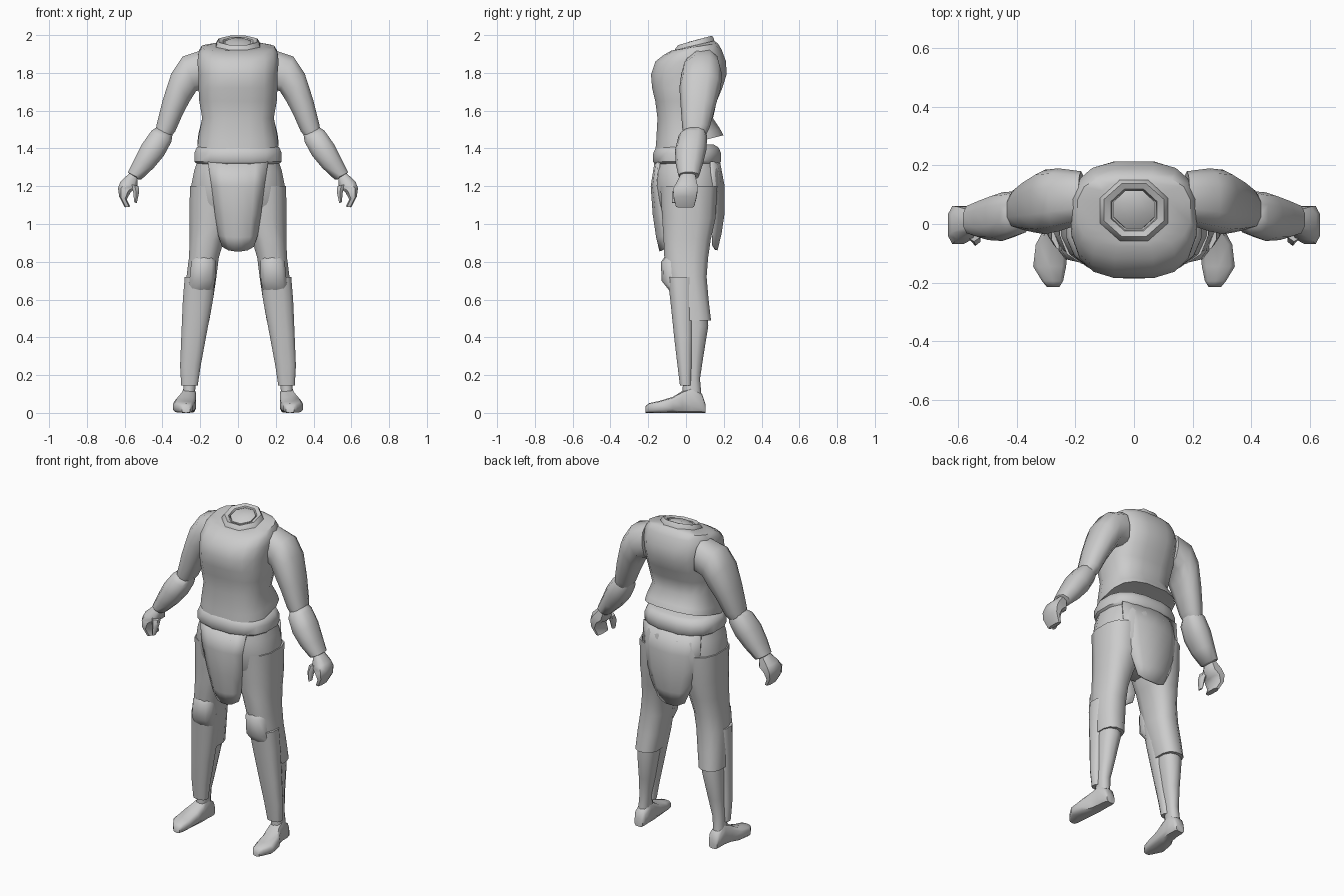
import bpy, bmesh, math
from mathutils import Vector as V

gray = bpy.data.materials.new("plain gray")
gray.diffuse_color = (0.6, 0.6, 0.6, 1)


def finish(bm, name, mirror=False, thick=0, angle=50):
    bmesh.ops.recalc_face_normals(bm, faces=bm.faces)
    me = bpy.data.meshes.new(name)
    bm.to_mesh(me)
    bm.free()
    me.materials.append(gray)
    ob = bpy.data.objects.new(name, me)
    bpy.context.collection.objects.link(ob)
    bpy.ops.object.select_all(action='DESELECT')
    ob.select_set(True)
    bpy.context.view_layer.objects.active = ob
    bpy.ops.object.shade_smooth_by_angle(angle=math.radians(angle))
    if thick:
        ob.modifiers.new("thickness", 'SOLIDIFY').thickness = thick
    if mirror:
        ob.modifiers.new("mirror", 'MIRROR')
    return ob


def loft(name, rings, n=10, power=0.8, mirror=False, caps=(True, True), angle=50):
    """Skin closed rings given as (centre, half axis u, half axis v)."""
    bm = bmesh.new()
    loops = []
    for c, u, v in rings:
        loop = []
        for i in range(n):
            a = 2 * math.pi * (i + 0.5) / n
            s, t = math.cos(a), math.sin(a)
            s = math.copysign(abs(s) ** power, s)
            t = math.copysign(abs(t) ** power, t)
            loop.append(bm.verts.new(V(c) + V(u) * s + V(v) * t))
        loops.append(loop)
    for p, q in zip(loops, loops[1:]):
        for i in range(n):
            j = (i + 1) % n
            bm.faces.new((p[i], p[j], q[j], q[i]))
    if caps[0]:
        bm.faces.new(loops[0])
    if caps[1]:
        bm.faces.new(loops[-1])
    return finish(bm, name, mirror, angle=angle)


def limb(x0, z0, x1, z1, yf, yb):
    """Ring spanning two silhouette points and a depth range."""
    ym = (yf + yb) / 2
    return ((x0 + x1) / 2, ym, (z0 + z1) / 2), ((x1 - x0) / 2, 0, (z1 - z0) / 2), (0, (yb - yf) / 2, 0)


def body(z, hx, yf, yb, tilt=0):
    """Ring centred on the body; tilt raises the back and lowers the front."""
    return (0, (yf + yb) / 2, z), (hx, 0, 0), (0, (yb - yf) / 2, tilt)


def sheet(name, rows, side, thick=0.012):
    """Curved hanging cloth; rows are (z, half width, y middle, edge setback, edge rise)."""
    bm = bmesh.new()
    grid = []
    for z, w, y, back, rise in rows:
        grid.append([bm.verts.new((w * s, y - side * back * s * s, z + rise * abs(s) ** 3))
                     for s in (-1, -0.6, -0.2, 0.2, 0.6, 1)])
    for p, q in zip(grid, grid[1:]):
        for i in range(5):
            bm.faces.new((p[i], p[i + 1], q[i + 1], q[i]))
    finish(bm, name, thick=thick)


# Sleeveless top with a flared, tilted hem
loft("vest", [
    body(1.43, 0.19, -0.13, 0.16, 0.035),
    body(1.425, 0.217, -0.165, 0.2, 0.045), body(1.47, 0.212, -0.16, 0.185, 0.03),
    body(1.56, 0.192, -0.153, 0.145), body(1.65, 0.208, -0.165, 0.165),
    body(1.72, 0.212, -0.182, 0.195), body(1.79, 0.212, -0.188, 0.217),
    body(1.86, 0.218, -0.165, 0.215), body(1.91, 0.212, -0.12, 0.19, 0.015),
    body(1.937, 0.195, -0.08, 0.17, 0.02), body(1.945, 0.12, -0.065, 0.15, 0.025)],
    n=16, power=0.72)

# Raised collar and neck stump
loft("collar", [
    body(1.92, 0.135, -0.075, 0.165, 0.03), body(1.955, 0.122, -0.065, 0.155, 0.03),
    body(1.972, 0.11, -0.05, 0.145, 0.027), body(1.965, 0.085, -0.03, 0.125, 0.025),
    body(1.93, 0.078, -0.02, 0.115, 0.02)], n=8, power=1, caps=(False, True))
loft("neck", [
    body(1.92, 0.078, -0.02, 0.115), body(1.962, 0.075, -0.02, 0.12, 0.02),
    body(1.975, 0.045, 0.01, 0.1, 0.012)], n=8, power=1)

# Belt and hips
loft("belt", [
    body(1.315, 0.215, -0.165, 0.175), body(1.33, 0.235, -0.178, 0.188),
    body(1.375, 0.235, -0.176, 0.188), body(1.405, 0.222, -0.162, 0.175),
    body(1.42, 0.19, -0.14, 0.15)], n=16, power=0.78)
loft("hips", [
    body(1.36, 0.21, -0.155, 0.165), body(1.28, 0.236, -0.172, 0.188),
    body(1.2, 0.252, -0.172, 0.195), body(1.1, 0.252, -0.15, 0.185),
    body(1.02, 0.22, -0.11, 0.15), body(0.98, 0.1, -0.06, 0.09)], n=16, power=0.78)

# Hanging front and back cloth panels
sheet("front_flap", [
    (1.33, 0.16, -0.167, 0.02, 0), (1.2, 0.14, -0.188, 0.03, 0),
    (1.05, 0.122, -0.178, 0.045, 0), (0.93, 0.105, -0.16, 0.045, 0.01),
    (0.855, 0.085, -0.142, 0.03, 0.025)], -1)
sheet("back_flap", [
    (1.33, 0.2, 0.182, 0.045, 0), (1.2, 0.2, 0.207, 0.06, 0),
    (1.06, 0.175, 0.207, 0.06, 0), (0.95, 0.13, 0.19, 0.04, 0.01),
    (0.86, 0.095, 0.168, 0.02, 0.025)], 1)

# Trouser legs, open behind the knee with a flared hem
loft("trouser_leg", [
    limb(0.02, 1.2, 0.258, 1.2, -0.14, 0.17), limb(0.02, 1.03, 0.26, 1.03, -0.13, 0.16),
    limb(0.07, 0.92, 0.258, 0.92, -0.122, 0.135), limb(0.1, 0.82, 0.262, 0.82, -0.118, 0.12),
    limb(0.112, 0.72, 0.275, 0.72, -0.1, 0.112), limb(0.13, 0.6, 0.286, 0.6, -0.07, 0.122),
    limb(0.15, 0.49, 0.29, 0.49, -0.05, 0.135), limb(0.17, 0.49, 0.275, 0.49, -0.04, 0.1)],
    n=12, mirror=True)
loft("knee_pad", [
    limb(0.125, 0.83, 0.235, 0.83, -0.11, 0), limb(0.115, 0.8, 0.25, 0.8, -0.132, 0),
    limb(0.118, 0.7, 0.26, 0.7, -0.13, 0), limb(0.13, 0.65, 0.265, 0.65, -0.09, 0)],
    n=10, mirror=True)

# Calves and the wider shin guards in front of them
loft("calf", [
    limb(0.15, 0.6, 0.28, 0.6, -0.05, 0.11), limb(0.165, 0.46, 0.285, 0.46, -0.04, 0.118),
    limb(0.195, 0.3, 0.285, 0.3, -0.03, 0.092), limb(0.22, 0.18, 0.288, 0.18, -0.015, 0.074),
    limb(0.228, 0.09, 0.292, 0.09, -0.02, 0.082)], n=10, mirror=True)
loft("shin_guard", [
    limb(0.116, 0.72, 0.284, 0.72, -0.1, 0.05), limb(0.13, 0.6, 0.294, 0.6, -0.085, 0.045),
    limb(0.168, 0.4, 0.302, 0.4, -0.064, 0.04), limb(0.196, 0.25, 0.308, 0.25, -0.046, 0.034),
    limb(0.212, 0.145, 0.302, 0.145, -0.033, 0.03)], n=12, power=0.75, mirror=True)


# Shoes, lofted from heel to toe
def shoe(x, y, w, h):
    return (x, y, h / 2), (w, 0, 0), (0, 0, h / 2)


loft("shoe", [
    shoe(0.258, 0.102, 0.028, 0.05), shoe(0.258, 0.085, 0.037, 0.1),
    shoe(0.26, 0.03, 0.04, 0.135), shoe(0.265, -0.02, 0.045, 0.115),
    shoe(0.28, -0.07, 0.057, 0.085), shoe(0.288, -0.145, 0.058, 0.062),
    shoe(0.278, -0.195, 0.037, 0.052), shoe(0.276, -0.215, 0.022, 0.035)],
    n=10, power=0.6, mirror=True)

# Upper arms, forearm wraps and hands
loft("upper_arm", [
    limb(0.17, 1.71, 0.19, 1.925, 0.0, 0.18), limb(0.22, 1.7, 0.295, 1.89, -0.025, 0.19),
    limb(0.255, 1.645, 0.355, 1.8, -0.035, 0.185), limb(0.29, 1.58, 0.4, 1.66, -0.028, 0.155),
    limb(0.33, 1.49, 0.432, 1.53, -0.02, 0.125), limb(0.37, 1.44, 0.44, 1.48, -0.01, 0.1)],
    n=10, mirror=True)
loft("forearm", [
    limb(0.345, 1.475, 0.43, 1.515, -0.005, 0.1), limb(0.35, 1.435, 0.46, 1.495, -0.04, 0.112),
    limb(0.39, 1.36, 0.51, 1.425, -0.058, 0.108), limb(0.445, 1.295, 0.55, 1.345, -0.055, 0.09),
    limb(0.51, 1.235, 0.585, 1.275, -0.04, 0.07), limb(0.525, 1.235, 0.575, 1.265, -0.02, 0.05)],
    n=10, mirror=True)
loft("hand", [
    limb(0.53, 1.24, 0.575, 1.27, -0.03, 0.05), limb(0.53, 1.19, 0.625, 1.225, -0.055, 0.062),
    limb(0.565, 1.17, 0.637, 1.19, -0.072, 0.065), limb(0.588, 1.13, 0.63, 1.145, -0.068, 0.058),
    limb(0.57, 1.092, 0.6, 1.088, -0.055, 0.045)], n=8, power=0.65, mirror=True)
loft("thumb", [
    limb(0.523, 1.2, 0.57, 1.21, -0.06, 0.0), limb(0.522, 1.165, 0.557, 1.17, -0.073, -0.02),
    limb(0.535, 1.11, 0.55, 1.115, -0.075, -0.04)], n=6, power=0.9, mirror=True)
